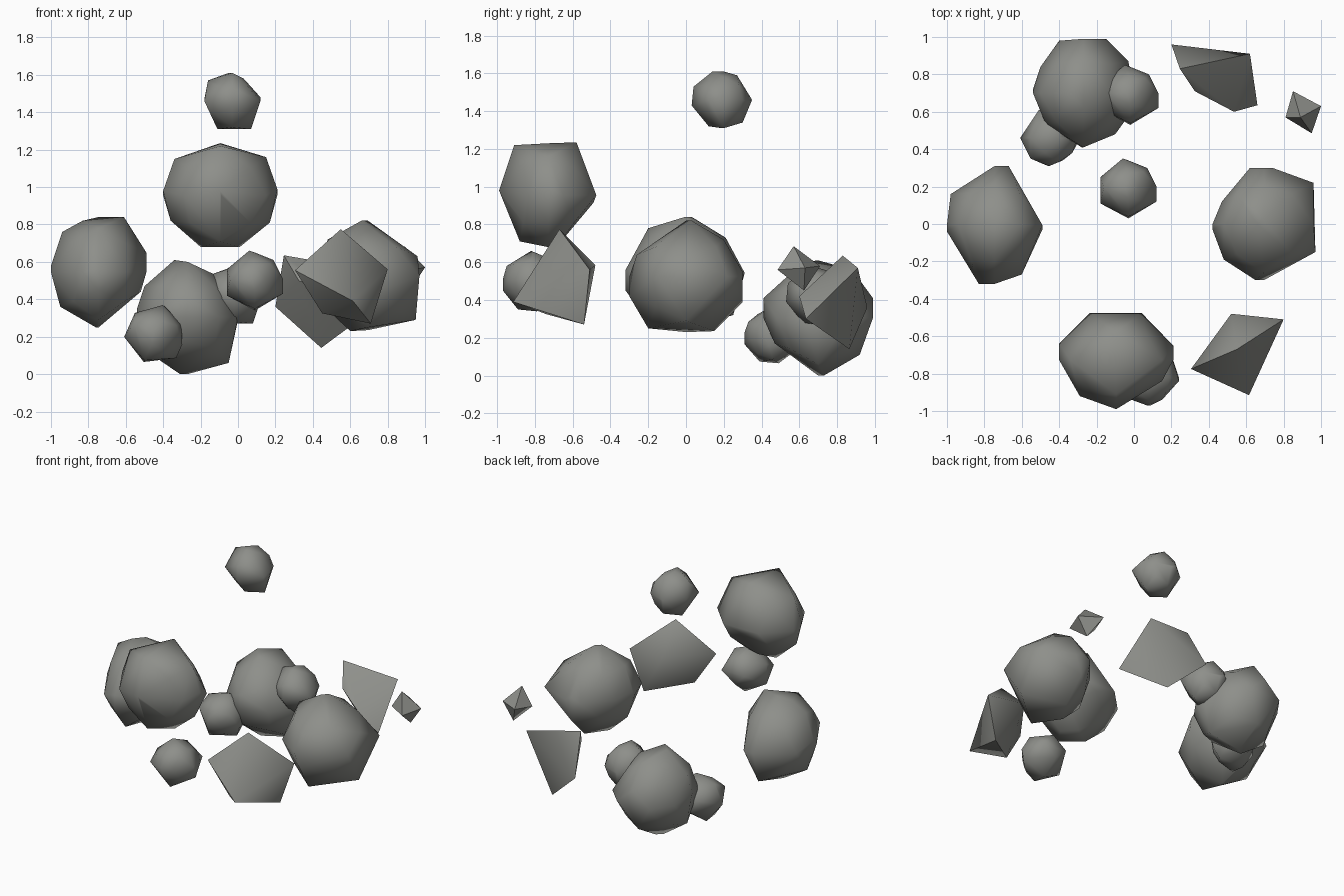
import bpy, bmesh, math
from mathutils import Vector

if "Cube" in bpy.data.objects:
    bpy.data.objects.remove(bpy.data.objects["Cube"])

stone = bpy.data.materials.new("grey stone")
stone.diffuse_color = (0.27, 0.275, 0.255, 1)
stone.use_nodes = True
stone.node_tree.nodes["Principled BSDF"].inputs["Base Color"].default_value = stone.diffuse_color


def hull(name, points, origin):
    """Convex low-poly stone around the given points, smooth except at hard ridges."""
    bm = bmesh.new()
    for p in points:
        bm.verts.new(Vector(p) - Vector(origin))
    res = bmesh.ops.convex_hull(bm, input=bm.verts[:])
    junk = {g for g in res["geom_interior"] + res["geom_unused"]
            if isinstance(g, bmesh.types.BMVert)}
    bmesh.ops.delete(bm, geom=list(junk), context="VERTS")
    bmesh.ops.recalc_face_normals(bm, faces=bm.faces[:])
    mesh = bpy.data.meshes.new(name)
    bm.to_mesh(mesh)
    bm.free()
    mesh.materials.append(stone)
    ob = bpy.data.objects.new(name, mesh)
    ob.location = origin
    bpy.context.collection.objects.link(ob)
    bpy.ops.object.select_all(action="DESELECT")
    ob.select_set(True)
    bpy.context.view_layer.objects.active = ob
    bpy.ops.object.shade_smooth_by_angle(angle=math.radians(60))
    return ob


def boulder(name, front, side, top, bulge=0.92):
    """Rounded stone from its front (x,z), side (y,z) and top (x,y) outlines."""
    def span(vals):
        return (min(vals) + max(vals)) / 2, (max(vals) - min(vals)) / 2
    cx, rx = span([p[0] for p in top])
    cy, ry = span([p[1] for p in top])
    cz, rz = span([p[1] for p in front])
    pts = [(x, cy, z) for x, z in front]
    pts += [(cx, y, z) for y, z in side]
    pts += [(x, y, cz) for x, y in top]
    k = bulge / math.sqrt(3)          # fill the eight diagonal corners
    pts += [(cx + i * rx * k, cy + j * ry * k, cz + l * rz * k)
            for i in (-1, 1) for j in (-1, 1) for l in (-1, 1)]
    return hull(name, pts, (cx, cy, cz))


# large boulders
boulder("back_boulder",
        [(-.34, .61), (-.12, .53), (0, .29), (-.05, .06), (-.31, 0), (-.5, .13), (-.54, .35), (-.5, .47)],
        [(.62, .6), (.88, .56), (.99, .41), (.92, .11), (.73, .0), (.47, .17), (.41, .41)],
        [(-.4, .98), (-.15, .99), (-.03, .87), (0, .62), (-.1, .48), (-.28, .41), (-.47, .53),
         (-.54, .72), (-.5, .84)])
boulder("left_boulder",
        [(-.61, .84), (-.49, .65), (-.52, .44), (-.76, .25), (-.95, .36), (-1, .58), (-.94, .76), (-.83, .82)],
        [(-.2, .78), (.03, .84), (.21, .73), (.31, .54), (.25, .32), (0, .25), (-.2, .29), (-.32, .45), (-.32, .56)],
        [(-.67, .31), (-.49, -.03), (-.6, -.27), (-.83, -.32), (-1, -.04), (-.98, .16)])
boulder("right_boulder",
        [(.66, .82), (.96, .63), (.95, .29), (.6, .23), (.46, .36), (.42, .55), (.48, .72)],
        [(-.26, .64), (.03, .82), (.2, .72), (.3, .55), (.3, .39), (.15, .235), (-.2, .25), (-.3, .42)],
        [(.62, .3), (.74, .3), (.96, .22), (.97, -.15), (.65, -.3), (.48, -.19), (.42, -.03), (.47, .12)])
boulder("front_boulder",
        [(-.1, 1.23), (.15, 1.16), (.21, .99), (.17, .81), (.01, .68), (-.2, .68), (-.36, .82),
         (-.4, .98), (-.34, 1.15)],
        [(-.91, 1.22), (-.58, 1.235), (-.49, .915), (-.67, .7), (-.88, .71), (-.99, .98)],
        [(-.235, -.475), (.04, -.475), (.21, -.65), (.15, -.84), (-.09, -.98), (-.29, -.92), (-.4, -.64)])

# small stones: one shape, turned and reused
small = boulder("top_stone",
                [(-.05, 1.61), (.03, 1.58), (.12, 1.48), (.07, 1.31), (-.11, 1.31), (-.18, 1.47), (-.16, 1.57)],
                [(.14, 1.61), (.27, 1.59), (.34, 1.45), (.3, 1.34), (.19, 1.31), (.12, 1.32), (.03, 1.43), (.04, 1.53)],
                [(-.06, .35), (.07, .3), (.12, .12), (-.04, .05), (-.18, .11), (-.18, .25)])
for name, loc, rot in (("back_stone", (-.02, .70, .42), (0, 0, 0)),
                       ("front_stone", (.09, -.82, .51), (90, 0, 0)),
                       ("low_stone", (-.435, .46, .22), (90, 24, 0))):
    ob = bpy.data.objects.new(name, small.data)
    ob.location = loc
    ob.rotation_euler = [math.radians(a) for a in rot]
    bpy.context.collection.objects.link(ob)

# angular shards
hull("front_shard",
     [(.55, -.67, .775), (.615, -.915, .39), (.305, -.775, .555), (.8, -.51, .56),
      (.52, -.48, .585), (.71, -.54, .27), (.45, -.74, .325)], (.55, -.7, .52))
hull("back_shard",
     [(.245, .83, .635), (.2, .96, .36), (.62, .91, .57), (.66, .635, .3),
      (.535, .6, .42), (.445, .865, .14), (.325, .71, .5)], (.43, .78, .39))
hull("tiny_shard",
     [(.85, .71, .58), (1, .63, .57), (.95, .485, .56), (.81, .57, .56),
      (.89, .57, .685), (.92, .625, .45)], (.905, .6, .57))
